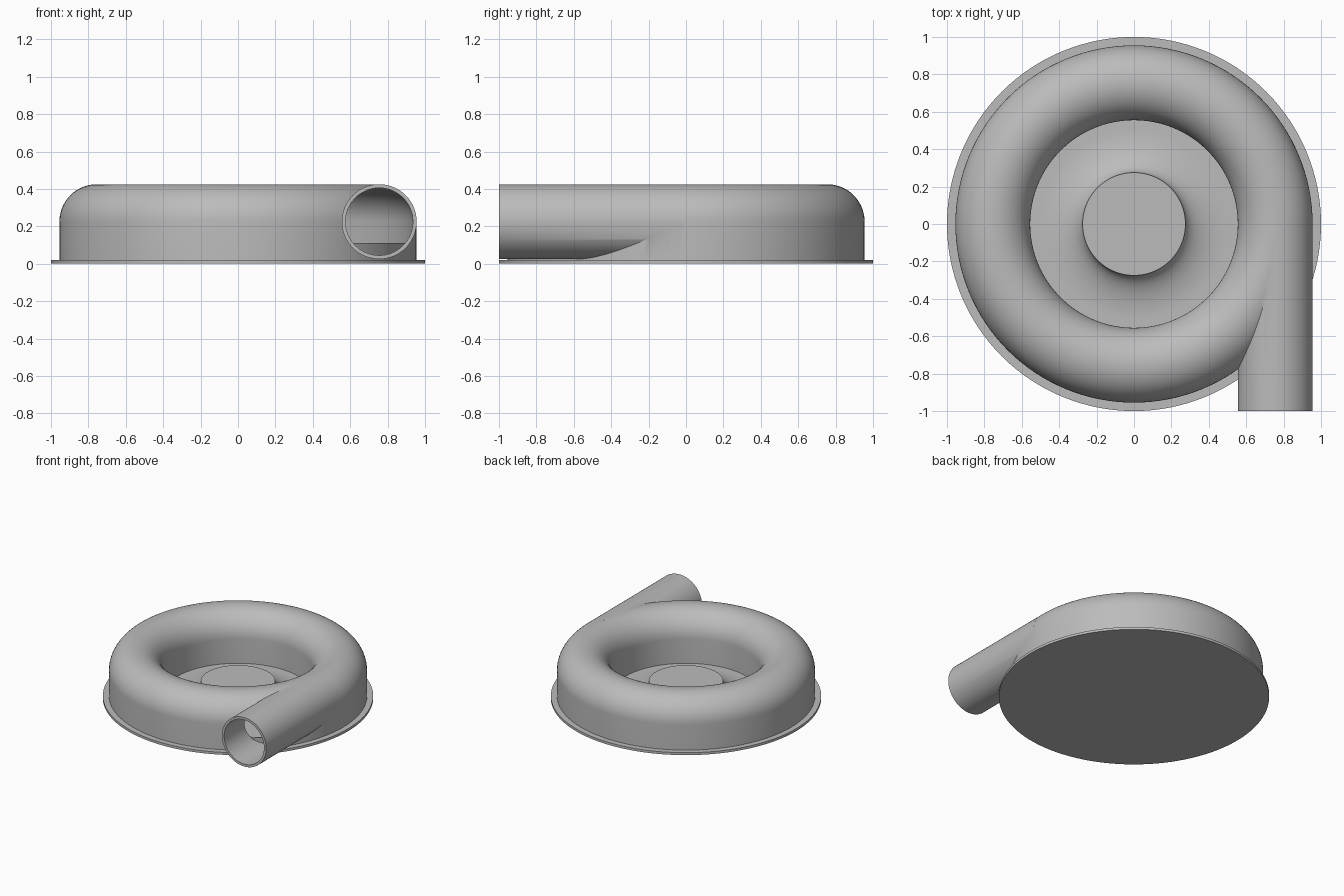
import bpy
from math import sin, cos, pi, radians

cube = bpy.data.objects.get("Cube")
if cube:
    bpy.data.objects.remove(cube, do_unlink=True)

SEG = 128          # steps around each lathe
TUBE_X, TUBE_Z, TUBE_R = 0.755, 0.225, 0.2
WALL = 0.02

grey = bpy.data.materials.new("metal_grey")
grey.use_nodes = True
colour = (0.5, 0.5, 0.5, 1)
grey.diffuse_color = colour
grey.node_tree.nodes["Principled BSDF"].inputs["Base Color"].default_value = colour


def make(name, verts, faces):
    mesh = bpy.data.meshes.new(name)
    mesh.from_pydata(verts, [], faces)
    mesh.materials.append(grey)
    obj = bpy.data.objects.new(name, mesh)
    bpy.context.collection.objects.link(obj)
    return obj


def lathe(name, profile, closed=True):
    """Revolve (r, z) points, ordered counter-clockwise, about z.
    An open profile runs bottom to top and gets flat caps."""
    n = len(profile)
    verts = [(r * cos(2 * pi * i / SEG), r * sin(2 * pi * i / SEG), z)
             for i in range(SEG) for r, z in profile]
    faces = []
    for i in range(SEG):
        j = (i + 1) % SEG
        for k in range(n if closed else n - 1):
            m = (k + 1) % n
            faces.append((i * n + k, j * n + k, j * n + m, i * n + m))
    if not closed:
        faces.append([i * n for i in reversed(range(SEG))])
        faces.append([i * n + n - 1 for i in range(SEG)])
    return make(name, verts, faces)


def arch(radius, bottom):
    """Half-round top over straight sides."""
    arc = [(TUBE_X + radius * cos(pi * k / 32), TUBE_Z + radius * sin(pi * k / 32))
           for k in range(33)]
    return [(TUBE_X - radius, bottom), (TUBE_X + radius, bottom)] + arc


def rod(name, radius, y0, y1):
    """Cylinder along y on the outlet axis."""
    bpy.ops.mesh.primitive_cylinder_add(
        vertices=96, radius=radius, depth=y1 - y0,
        location=(TUBE_X, (y0 + y1) / 2, TUBE_Z), rotation=(pi / 2, 0, 0))
    obj = bpy.context.object
    obj.name = name
    obj.data.materials.append(grey)
    return obj


def combine(target, other, operation):
    mod = target.modifiers.new("cut", "BOOLEAN")
    mod.operation, mod.object, mod.solver = operation, other, "EXACT"
    bpy.context.view_layer.objects.active = target
    bpy.ops.object.modifier_apply(modifier=mod.name)
    bpy.data.objects.remove(other, do_unlink=True)


def smooth(obj):
    bpy.ops.object.select_all(action="DESELECT")
    obj.select_set(True)
    bpy.context.view_layer.objects.active = obj
    bpy.ops.object.shade_smooth_by_angle(angle=radians(30))


# Base plate
smooth(lathe("base_plate", [(1, 0), (1, 0.02)], closed=False))

# Ring housing with tangential outlet pipe, hollowed out
housing = lathe("housing", arch(TUBE_R, 0.01))
combine(housing, rod("outlet_pipe", TUBE_R, -1, -0.02), "UNION")
combine(housing, rod("outlet_bore", TUBE_R - WALL, -1.1, -0.02), "DIFFERENCE")
floor = [(0.56, 0.012), (0.94, 0.012), (0.94, 0.11), (0.56, 0.11)]
combine(housing, lathe("channel_floor", floor), "UNION")
combine(housing, lathe("channel", arch(TUBE_R - WALL, 0.105)), "DIFFERENCE")
smooth(housing)

# Central hub with a concave flare down to the plate
flare = [(0.275 + 0.24 * (1 - sin(a)), 0.14 - 0.115 * cos(a))
         for a in (pi / 2 * k / 20 for k in range(21))]
smooth(lathe("hub", [(0.556, 0.015), (0.556, 0.025)] + flare, closed=False))
